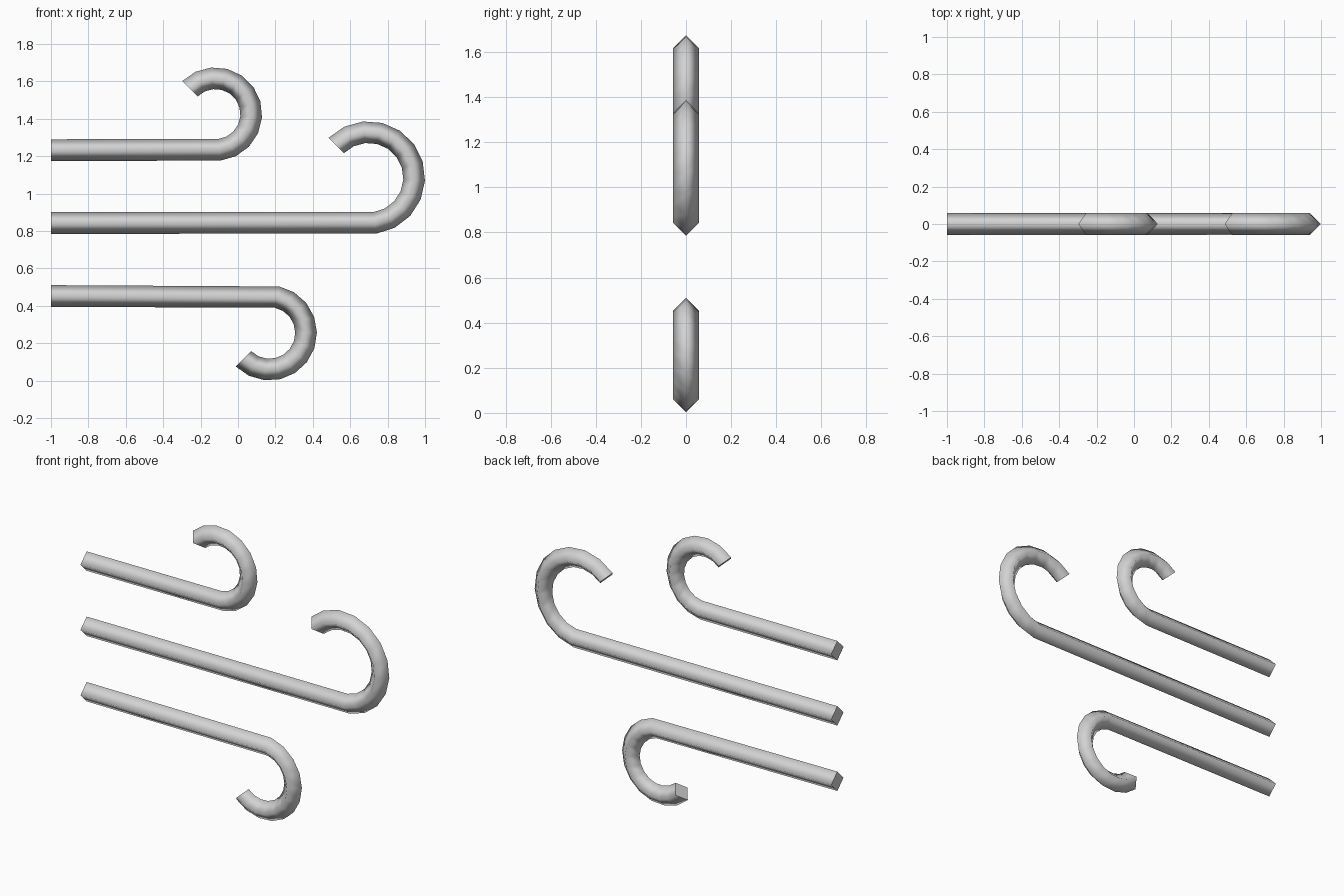
import bpy, bmesh, math
from mathutils import Vector

if "Cube" in bpy.data.objects:
    bpy.data.objects.remove(bpy.data.objects["Cube"])

R = 0.058  # half-diagonal of the diamond cross-section

grey = bpy.data.materials.new("light_grey")
grey.diffuse_color = (0.65, 0.65, 0.65, 1)
grey.use_nodes = True
grey.node_tree.nodes["Principled BSDF"].inputs["Base Color"].default_value = grey.diffuse_color


def wind_line(name, start_z, cx, cz, outer, lead, flip=1, steps=11):
    """Straight bar from x=-1 ending in a curl around (cx, cz)."""
    r = outer - R
    # (path point, outward direction) for every cross-section
    stations = [(Vector((-1, 0, start_z)), Vector((0, 0, -flip)))]
    a0, a1 = math.radians(-90 + lead), math.radians(135)
    for i in range(steps + 1):
        a = a0 + (a1 - a0) * i / steps
        d = Vector((math.cos(a), 0, flip * math.sin(a)))
        stations.append((Vector((cx, 0, cz)) + d * r, d))

    bm = bmesh.new()
    side = Vector((0, 1, 0))
    rings = [[bm.verts.new(p + o * R) for o in (d, side, -d, -side)]
             for p, d in stations]
    # smooth tube walls
    for a, b in zip(rings, rings[1:]):
        for k in range(4):
            j = (k + 1) % 4
            bm.faces.new((a[k], a[j], b[j], b[k])).smooth = True
    # flat end caps with sharp rims
    for ring in (rings[0], rings[-1]):
        cap = bm.faces.new(ring)
        for e in cap.edges:
            e.smooth = False
    bmesh.ops.recalc_face_normals(bm, faces=bm.faces)

    mesh = bpy.data.meshes.new(name)
    bm.to_mesh(mesh)
    bm.free()
    mesh.materials.append(grey)
    obj = bpy.data.objects.new(name, mesh)
    bpy.context.collection.objects.link(obj)


# three gusts: short upper, long middle, lower one curling down
wind_line("upper_wind_line", 1.2325, -0.121, 1.425, 0.25, 6)
wind_line("middle_wind_line", 0.843, 0.698, 1.085, 0.302, 8)
wind_line("lower_wind_line", 0.4525, 0.168, 0.255, 0.254, 12, flip=-1)
